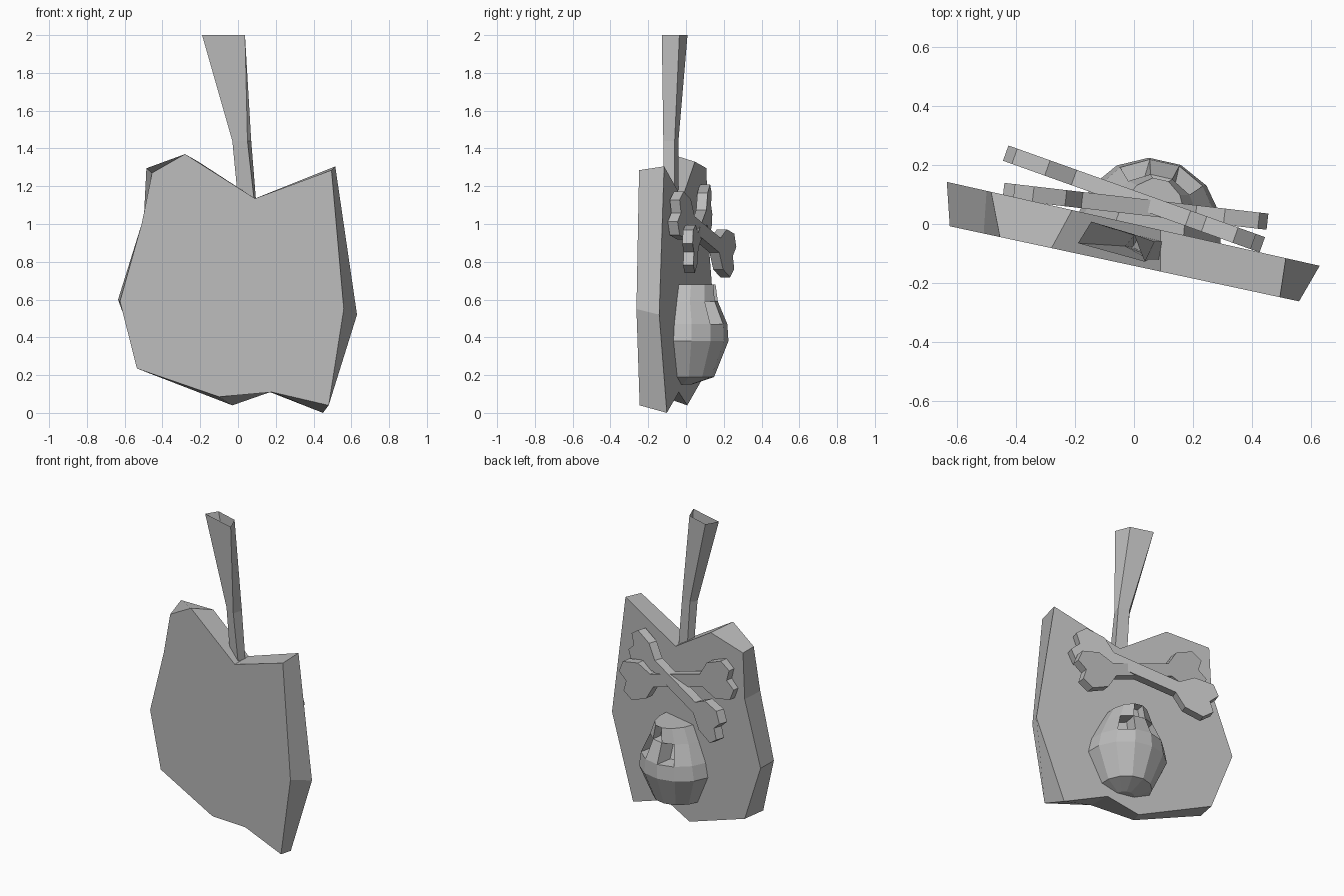
import bpy, bmesh, math
from mathutils import Vector, Matrix

if "Cube" in bpy.data.objects:
    bpy.data.objects.remove(bpy.data.objects["Cube"])

stone = bpy.data.materials.new("stone grey")
stone.use_nodes = True
GREY = (0.5, 0.5, 0.5, 1)
stone.diffuse_color = GREY
stone.node_tree.nodes["Principled BSDF"].inputs["Base Color"].default_value = GREY


def finish(name, bm):
    bmesh.ops.recalc_face_normals(bm, faces=bm.faces)
    mesh = bpy.data.meshes.new(name)
    bm.to_mesh(mesh)
    bm.free()
    mesh.materials.append(stone)
    obj = bpy.data.objects.new(name, mesh)
    bpy.context.collection.objects.link(obj)
    return obj


def loft(bm, loops, closed=True):
    """Skin a list of point loops; returns the vertex rings and the faces by row."""
    rings = [[bm.verts.new(p) for p in loop] for loop in loops]
    rows = []
    for a, b in zip(rings, rings[1:]):
        n = len(a)
        rows.append([bm.faces.new((a[i], a[(i + 1) % n], b[(i + 1) % n], b[i]))
                     for i in range(n if closed else n - 1)])
    return rings, rows


def fan(bm, ring, centre):
    c = bm.verts.new(centre)
    for i, v in enumerate(ring):
        bm.faces.new((v, ring[(i + 1) % len(ring)], c))


# Slanted signboard: jagged front and back outlines, joined by side faces
def front_y(x):
    return -0.142 - 0.215 * x


def back_y(x):
    return -0.225 * x


front = [(-.625, .59), (-.535, .235), (-.1, .085), (.18, .11), (.48, .04), (.56, .55),
         (.495, 1.285), (.09, 1.135), (-.28, 1.37), (-.455, 1.27), (-.51, 1)]
back = [(-.635, .6), (-.5, .225), (-.03, .04), (.17, .11), (.45, 0), (.63, .52),
        (.515, 1.305), (.09, 1.135), (-.21, 1.33), (-.485, 1.295), (-.5, 1)]
bm = bmesh.new()
rings, _ = loft(bm, [[(x, front_y(x), z) for x, z in front],
                     [(x, back_y(x), z) for x, z in back]])
fan(bm, rings[0], (0, front_y(0), .68))
fan(bm, rings[1], (0, back_y(0), .68))
finish("signboard", bm)

# Bent post, open at the top
post = [(1.13, [(0, -.08), (.02, -.04), (.095, -.06), (.085, -.12)]),
        (1.44, [(-.03, -.075), (0, -.04), (.07, -.06), (.05, -.12)]),
        (2, [(-.19, -.065), (-.145, .008), (0, -.035), (.037, -.128)])]
bm = bmesh.new()
rings, _ = loft(bm, [[(x, y, z) for x, y in pts] for z, pts in post])
bm.faces.new(rings[0])
finish("post", bm)


# Crossed bones: quarter outline mirrored both ways, then extruded
def bone(name, centre, half, thick=.055):
    half = Vector(half)
    h = half.length
    quarter = [(h - .25, .04), (h - .17, .11), (h - .05, .12), (h, .06)]
    right = quarter + [(h - .04, 0)] + [(x, -w) for x, w in reversed(quarter)]
    outline = right + [(-x, -w) for x, w in right]
    d = half.normalized()
    n = Vector((0, 0, 1)).cross(d).normalized()
    w = d.cross(n)
    place = Matrix((d, n, w)).transposed()
    bm = bmesh.new()
    loops = [[Vector(centre) + place @ Vector((x, y, s)) for x, s in outline]
             for y in (-thick / 2, thick / 2)]
    rings, _ = loft(bm, loops)
    for ring in rings:
        bm.faces.new(ring)
    finish(name, bm)


bone("rising_bone", (0, .085, .945), (.42, -.15, .125))
bone("falling_bone", (.005, .06, .975), (.43, -.05, -.135))

# Upside-down skull: half-round rings (height, half width, depth) against the board
across = Vector((1, -.225, 0)).normalized()
out = Vector((.225, 1, 0)).normalized()
base = Vector((.05, -.03, 0))
SIDES = 7
levels = [(.15, .06, .06), (.19, .16, .18), (.38, .25, .255), (.47, .23, .25),
          (.59, .17, .2), (.68, .12, .19)]
loops = []
for z, wide, deep in levels:
    loop = []
    for i in range(SIDES + 1):
        a = math.pi * i / SIDES
        loop.append(base + across * wide * math.cos(a) + out * deep * math.sin(a)
                    + Vector((0, 0, z)))
    loops.append(loop)
bm = bmesh.new()
rings, rows = loft(bm, loops, closed=False)
bm.faces.new(rings[0])
bm.faces.new(rings[-1])

# Eye sockets and nose hole pushed into the face
for face, depth in ((rows[3][2], .09), (rows[3][4], .09), (rows[4][3], .05)):
    bmesh.ops.inset_region(bm, faces=[face], thickness=.012)
    bmesh.ops.translate(bm, verts=face.verts, vec=-out * depth)
finish("skull", bm)
